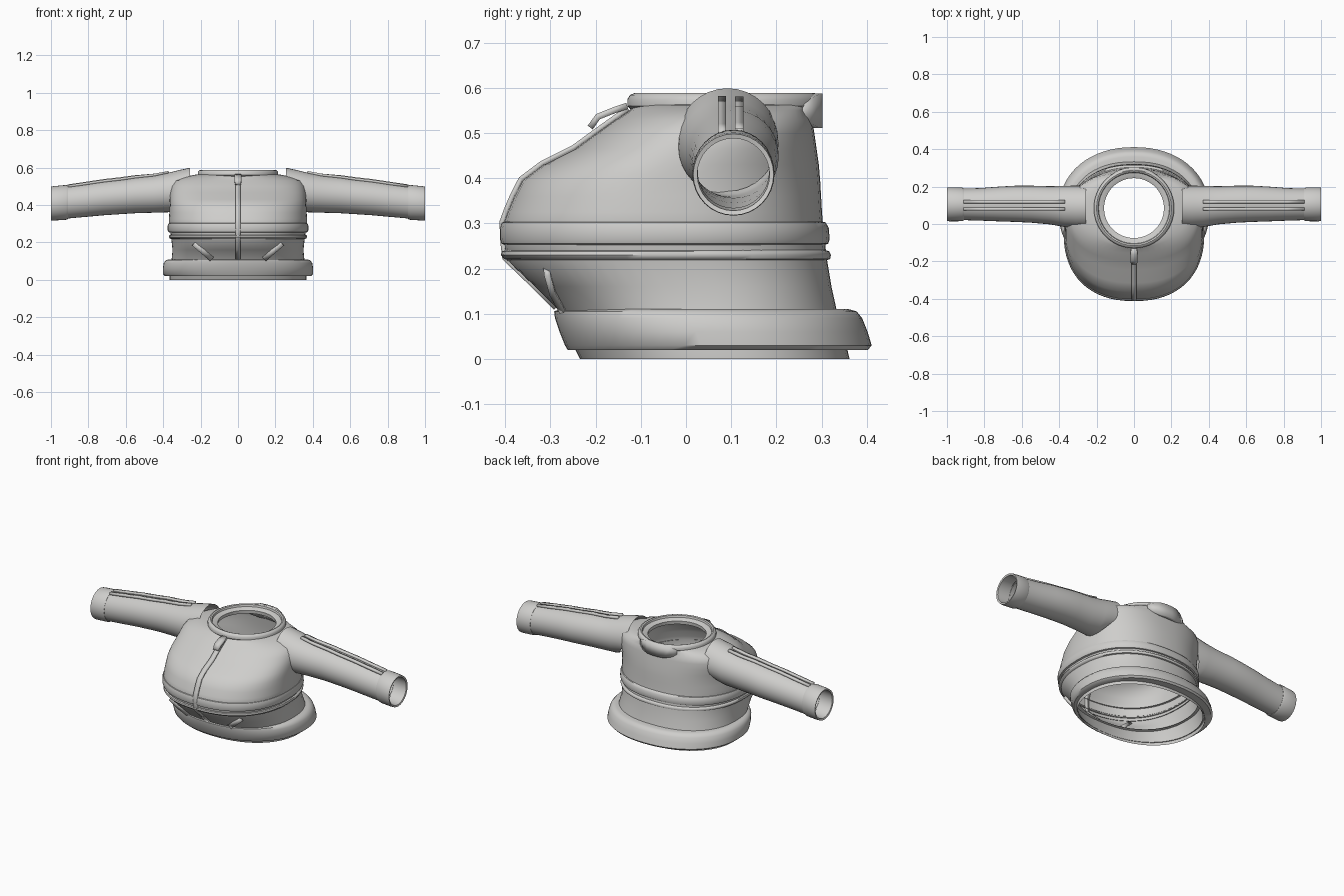
import bpy, bmesh, math
from mathutils import Vector

cube = bpy.data.objects.get("Cube")
if cube:
    bpy.data.objects.remove(cube)

cloth = bpy.data.materials.new("light_grey_cloth")
cloth.use_nodes = True
GREY = (0.62, 0.615, 0.6, 1)
cloth.diffuse_color = GREY
cloth.node_tree.nodes["Principled BSDF"].inputs["Base Color"].default_value = GREY
SEG = 64


def finish(name, bm, angle=35):
    bmesh.ops.recalc_face_normals(bm, faces=bm.faces)
    mesh = bpy.data.meshes.new(name)
    bm.to_mesh(mesh)
    bm.free()
    mesh.materials.append(cloth)
    obj = bpy.data.objects.new(name, mesh)
    bpy.context.collection.objects.link(obj)
    bpy.ops.object.select_all(action="DESELECT")
    obj.select_set(True)
    bpy.context.view_layer.objects.active = obj
    bpy.ops.object.shade_smooth_by_angle(angle=math.radians(angle))
    return obj


def skin(name, rings, angle=35):
    """Bridge equal rings of points into an open tube."""
    bm = bmesh.new()
    loops = [[bm.verts.new(p) for p in ring] for ring in rings]
    for a, b in zip(loops, loops[1:]):
        n = len(a)
        for i in range(n):
            j = (i + 1) % n
            bm.faces.new((a[i], a[j], b[j], b[i]))
    return finish(name, bm, angle)


def oval(z, front, back, half, power=2.3):
    """Horizontal rounded ring from its front, back and half width."""
    mid, depth = (front + back) / 2, (back - front) / 2
    pts = []
    for i in range(SEG):
        t = math.tau * i / SEG
        c, s = math.cos(t), math.sin(t)
        pts.append((half * math.copysign(abs(c) ** (2 / power), c),
                    mid + depth * math.copysign(abs(s) ** (2 / power), s), z))
    return pts


def ribbon(name, points, side, widths, thick):
    """Raised strip along a path, widened along side."""
    bm = bmesh.new()
    rows = []
    for p, w in zip(points, widths):
        p = Vector(p)
        rows.append([bm.verts.new(p + Vector(side) * w / 2 * k) for k in (-1, 1)])
    for a, b in zip(rows, rows[1:]):
        bm.faces.new((a[0], a[1], b[1], b[0]))
    obj = finish(name, bm)
    mod = obj.modifiers.new("thickness", "SOLIDIFY")
    mod.thickness = thick
    mod.offset = 0
    return obj


# Torso shell, open at hem and neck
torso = [(0, -.235, .362, .365, 2.2), (.03, -.25, .355, .365, 2.2),
         (.11, -.285, .333, .355), (.16, -.335, .322, .35),
         (.22, -.398, .312, .357), (.255, -.402, .308, .362),
         (.30, -.404, .303, .37), (.325, -.395, .301, .37),
         (.36, -.38, .299, .367), (.395, -.362, .297, .366),
         (.43, -.315, .294, .365), (.465, -.245, .289, .363),
         (.50, -.197, .284, .357), (.53, -.155, .279, .34),
         (.55, -.125, .272, .29, 2.15), (.562, -.115, .285, .23, 2),
         (.566, -.08, .25, .17, 2)]
skin("torso", [oval(*r) for r in torso], 60)

# Waist bands and padded hem
skin("waist_band", [oval(*r) for r in [
    (.252, -.398, .305, .36), (.255, -.409, .315, .372), (.265, -.412, .318, .376),
    (.29, -.412, .316, .376), (.302, -.408, .309, .372), (.305, -.398, .298, .36)]], 45)
skin("waist_piping", [oval(*r) for r in [
    (.217, -.39, .308, .35), (.221, -.403, .319, .365), (.23, -.41, .321, .37),
    (.238, -.408, .317, .367), (.242, -.395, .305, .355)]], 50)
skin("hem_cuff", [oval(*r, 2.15) for r in [
    (.022, -.245, .35, .36), (.02, -.262, .403, .39), (.03, -.268, .411, .402),
    (.06, -.28, .402, .402), (.09, -.29, .39, .397), (.105, -.292, .378, .385),
    (.11, -.28, .36, .37), (.11, -.27, .325, .34)]], 45)

# Neck ring with a rolled lip
NECK_Y = .085
collar = [(.552, .207), (.56, .215), (.574, .215), (.584, .209), (.588, .2),
          (.585, .192), (.574, .189), (.57, .17), (.565, .16), (.545, .162)]
skin("collar", [oval(z, NECK_Y - r, NECK_Y + r, r, 2) for z, r in collar], 40)

# Tab at the back of the neck
arc = [math.radians(a) for a in range(55, 126, 10)]
tab_w = [.03, .06, .076, .076, .076, .076, .06, .03]
ribbon("collar_tab", [(.207 * math.cos(a), NECK_Y + .207 * math.sin(a), .549) for a in arc],
       (0, 0, 1), tab_w, .022)

# Front closure follows the torso front, with a pull at the top
front = [(0, r[1] - .003, r[0] + .003) for r in torso[2:15]]
ribbon("front_zip", front, (1, 0, 0), [.028] * len(front), .012)
ribbon("zip_pull", [(0, -.212, .512), (0, -.195, .536), (0, -.16, .55), (0, -.13, .56)],
       (1, 0, 0), [.03, .04, .04, .03], .014)

# Sleeves: x, centre y, centre z, half depth, half height
sleeve = [(.257, .092, .485, .112, .114), (.31, .092, .476, .113, .112),
          (.37, .094, .467, .11, .106), (.45, .1, .459, .102, .1),
          (.55, .106, .453, .099, .097), (.63, .108, .445, .097, .094),
          (.72, .107, .437, .093, .092), (.82, .105, .425, .087, .089),
          (.92, .105, .414, .084, .087)]
cuff = [(.912, .105, .415, .08, .083), (.91, .105, .415, .086, .09),
        (.92, .105, .414, .09, .093), (.985, .105, .409, .091, .092),
        (1, .105, .408, .089, .09), (.997, .105, .408, .08, .08),
        (.92, .105, .414, .079, .08)]


def hoop(side, x, y, z, ry, rz, slant=0):
    pts = []
    for i in range(SEG // 2):
        t = math.tau * i / (SEG // 2)
        c, s = math.cos(t), math.sin(t)
        pts.append((side * (x + slant * max(0, -s)), y + ry * c, z + rz * s))
    return pts


for side, label in ((1, "left"), (-1, "right")):
    # The lower edge of the shoulder opening tucks into the torso
    skin(label + "_sleeve", [hoop(side, *r, max(0, .09 - .75 * (r[0] - .257)))
                             for r in sleeve], 50)
    skin(label + "_wrist_cuff", [hoop(side, *r) for r in cuff], 40)

    # Twin piping along the top of the sleeve
    for y, part in ((.08, "front"), (.118, "back")):
        path = []
        for x, cy, cz, ry, rz in sleeve[2:]:
            lift = rz * math.sqrt(1 - ((y - cy) / ry) ** 2)
            path.append((side * min(max(x, .35), .91), y, cz + lift + .003))
        ribbon(f"{label}_sleeve_piping_{part}", path, (0, 1, 0), [.018] * len(path), .014)

    # Slanted pocket welt on the lower front, placed on the torso surface
    welt = []
    for x, z in ((.235, .195), (.187, .153), (.14, .113)):
        k = (z - .11) / .11
        f, b, h = -.285 - .113 * k, .333 - .021 * k, .353
        y = (f + b) / 2 - (b - f) / 2 * (1 - (x / h) ** 2.3) ** (1 / 2.3)
        welt.append((side * x, y - .003, z))
    ribbon(label + "_pocket_welt", welt, (side * .66, .1, -.74), [.03] * 3, .014)
